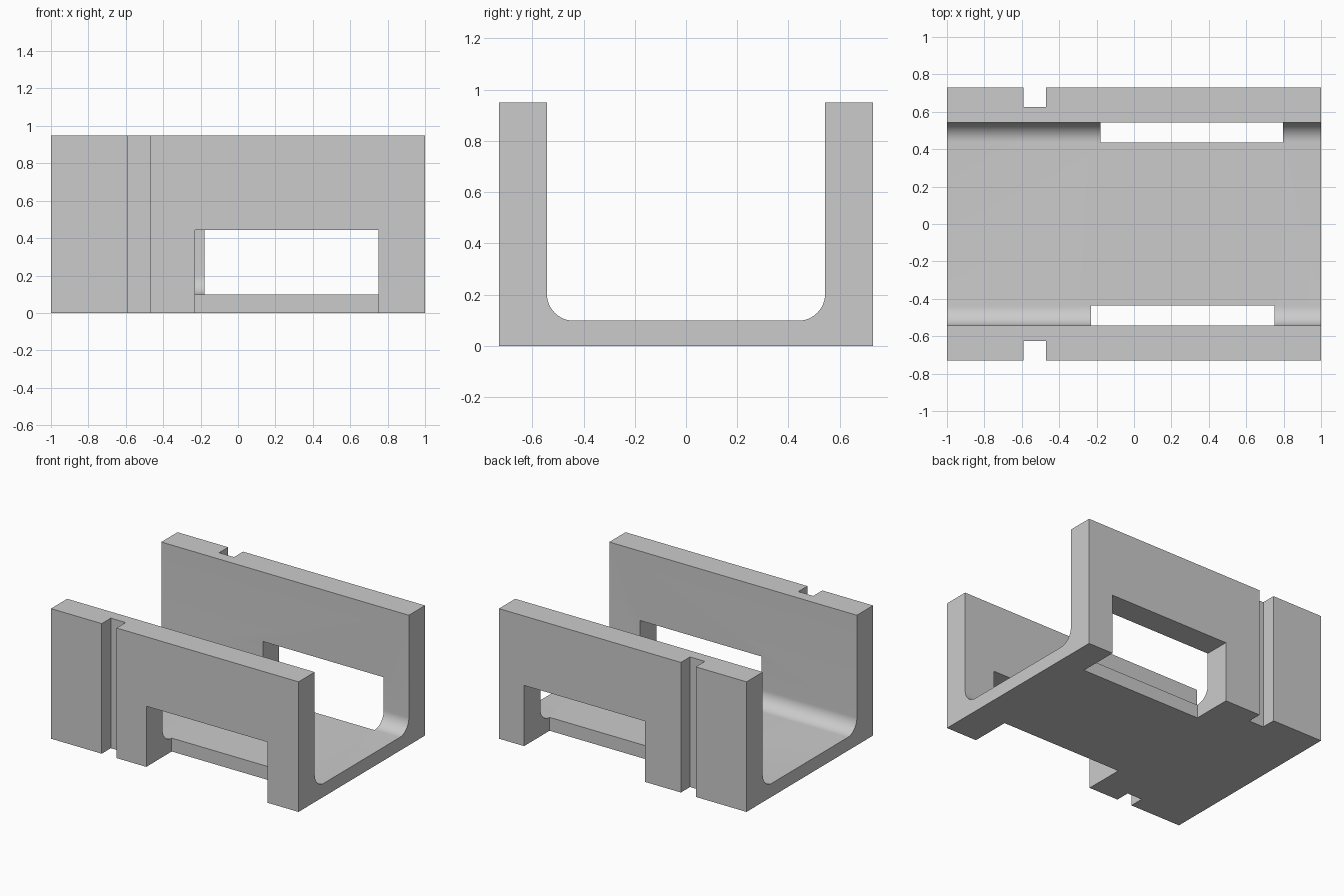
import bpy, bmesh, math

cube = bpy.data.objects.get("Cube")
if cube:
    bpy.data.objects.remove(cube, do_unlink=True)

HALF_WIDTH, INNER, HEIGHT, FLOOR, FILLET = 0.73, 0.543, 0.95, 0.098, 0.105

grey = bpy.data.materials.new("plain grey")
grey.use_nodes = True
grey.diffuse_color = (0.6, 0.6, 0.6, 1)
grey.node_tree.nodes["Principled BSDF"].inputs["Base Color"].default_value = (0.6, 0.6, 0.6, 1)


def add_object(name, bm):
    bmesh.ops.recalc_face_normals(bm, faces=bm.faces)
    mesh = bpy.data.meshes.new(name)
    bm.to_mesh(mesh)
    bm.free()
    obj = bpy.data.objects.new(name, mesh)
    mesh.materials.append(grey)
    bpy.context.collection.objects.link(obj)
    return obj


def cut_box(target, x, y, z):
    """Subtract a box given by its ranges along each axis."""
    bm = bmesh.new()
    bmesh.ops.create_cube(bm, size=1)
    for v in bm.verts:
        v.co = [r[0] if c < 0 else r[1] for c, r in zip(v.co, (x, y, z))]
    cutter = add_object("cutter", bm)
    mod = target.modifiers.new("cut", "BOOLEAN")
    mod.operation, mod.solver, mod.object = "DIFFERENCE", "EXACT", cutter
    bpy.ops.object.modifier_apply(modifier=mod.name)
    bpy.data.objects.remove(cutter, do_unlink=True)


# U-shaped channel: half profile with a rounded inner corner, mirrored
half = [(HALF_WIDTH, 0), (HALF_WIDTH, HEIGHT), (INNER, HEIGHT)]
for i in range(17):
    a = math.pi / 2 * i / 16
    half.append((INNER - FILLET + FILLET * math.cos(a),
                 FLOOR + FILLET - FILLET * math.sin(a)))
profile = half + [(-y, z) for y, z in reversed(half)]

bm = bmesh.new()
face = bm.faces.new([bm.verts.new((-1, y, z)) for y, z in profile])
new = bmesh.ops.extrude_face_region(bm, geom=[face])["geom"]
bmesh.ops.translate(bm, vec=(2, 0, 0),
                    verts=[v for v in new if isinstance(v, bmesh.types.BMVert)])
channel = add_object("channel_bracket", bm)
bpy.context.view_layer.objects.active = channel
channel.select_set(True)

# Outer vertical grooves and lower wall openings on both sides
for side, window in ((-1, (-0.23, 0.75)), (1, (-0.18, 0.797))):
    groove_y = sorted((side * 0.625, side * 0.9))
    window_y = sorted((side * 0.436, side * 0.9))
    cut_box(channel, (-0.59, -0.47), groove_y, (-0.2, 1.2))
    cut_box(channel, window, window_y, (-0.2, 0.443))

bpy.ops.object.shade_smooth_by_angle(angle=math.radians(30))
